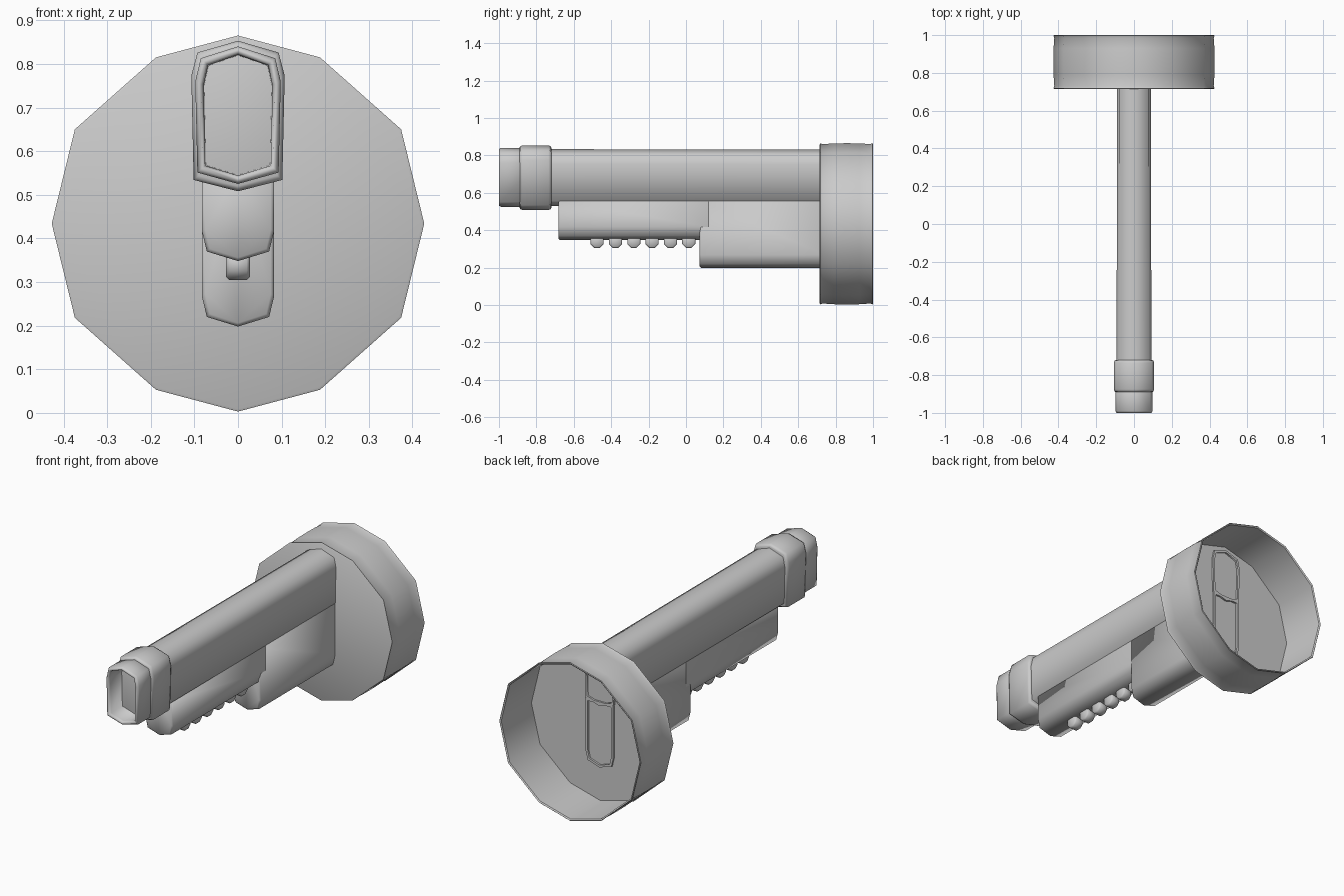
import bpy
import bmesh
import math

old = bpy.data.objects.get("Cube")
if old:
    bpy.data.objects.remove(old, do_unlink=True)

grey = bpy.data.materials.new("plain grey")
grey.use_nodes = True
grey.diffuse_color = (0.6, 0.6, 0.6, 1)
grey.node_tree.nodes["Principled BSDF"].inputs["Base Color"].default_value = (0.6, 0.6, 0.6, 1)


def finish(name, bm, angle):
    """Turn a bmesh into a shaded object."""
    bmesh.ops.recalc_face_normals(bm, faces=bm.faces)
    mesh = bpy.data.meshes.new(name)
    bm.to_mesh(mesh)
    bm.free()
    mesh.materials.append(grey)
    obj = bpy.data.objects.new(name, mesh)
    bpy.context.collection.objects.link(obj)
    bpy.ops.object.select_all(action='DESELECT')
    obj.select_set(True)
    bpy.context.view_layer.objects.active = obj
    bpy.ops.object.shade_smooth_by_angle(angle=math.radians(angle))
    return obj


def loft(name, half, rings, angle=80):
    """Mirror a half section (x, z) and run it along y; rings are (y, inset)."""
    section = half + [(-x, z) for x, z in reversed(half) if x > 0]
    zs = [z for x, z in section]
    mid, tall = (max(zs) + min(zs)) / 2, (max(zs) - min(zs)) / 2
    wide = max(x for x, z in section)
    bm = bmesh.new()
    loops = []
    for y, inset in rings:
        sx, sz = 1 - inset / wide, 1 - inset / tall
        loops.append([bm.verts.new((x * sx, y, mid + (z - mid) * sz)) for x, z in section])
    count = len(section)
    for a, b in zip(loops, loops[1:]):
        for i in range(count):
            j = (i + 1) % count
            bm.faces.new((a[i], a[j], b[j], b[i]))
    bm.faces.new(loops[0])
    bm.faces.new(loops[-1])
    return finish(name, bm, angle)


def barrel_section(width, bottom, top):
    """Tall section with a shallow peak above and below."""
    return [(0, top), (width * 0.87, top - 0.027), (width, top - 0.08),
            (width * 0.95, bottom + 0.026), (0, bottom)]


def keel_section(width, bottom, top):
    """Section with rounded lower corners, tucked under the barrel."""
    return [(0, top), (width, top), (width, bottom + 0.07),
            (width * 0.86, bottom + 0.022), (0, bottom)]


# Barrel with a shallow recess at its rear end
loft("barrel", barrel_section(0.092, 0.53, 0.833),
     [(-0.75, 0), (0.745, 0.002), (0.745, 0.014), (0.733, 0.014)])

# Collar with rounded ends
loft("collar", barrel_section(0.107, 0.508, 0.853),
     [(-0.89, 0.012), (-0.887, 0.005), (-0.875, 0), (-0.735, 0), (-0.723, 0.005), (-0.72, 0.012)])

# Muzzle with a closed bore
loft("muzzle", barrel_section(0.098, 0.525, 0.84),
     [(-0.8, 0), (-0.99, 0), (-1.0, 0.006), (-1.0, 0.014), (-0.985, 0.019), (-0.84, 0.021)], 100)

# Lower housings
loft("front_grip", keel_section(0.083, 0.348, 0.555),
     [(-0.683, 0.008), (-0.675, 0), (0.12, 0)])
loft("rear_grip", keel_section(0.083, 0.198, 0.555),
     [(0.072, 0.008), (0.08, 0), (0.745, 0), (0.745, 0.012), (0.733, 0.012)])

# Row of faceted studs under the front grip
for n in range(6):
    bm = bmesh.new()
    r = 0.038
    ring = [(r * math.cos(math.radians(22.5 + 45 * k)), r * math.sin(math.radians(22.5 + 45 * k)))
            for k in range(8)]
    loops = []
    for x, s in ((-0.027, 0.8), (-0.02, 1), (0.02, 1), (0.027, 0.8)):
        loops.append([bm.verts.new((x, -0.475 + 0.098 * n + y * s, 0.34 + z * s)) for y, z in ring])
    for a, b in zip(loops, loops[1:]):
        for i in range(8):
            bm.faces.new((a[i], a[i - 1], b[i - 1], b[i]))
    bm.faces.new(loops[0])
    bm.faces.new(loops[-1])
    finish(f"stud_{n + 1}", bm, 50)

# Twelve-sided open cup at the rear, with slightly flared lips
cup = [(0, 0.865), (0.188, 0.815), (0.374, 0.65), (0.427, 0.434),
       (0.374, 0.218), (0.188, 0.053), (0, 0.003)]
loft("rear_cup", cup,
     [(0.715, 0.006), (0.718, 0), (0.73, 0.005), (0.79, 0.001), (0.86, 0), (0.93, 0.001),
      (0.985, 0.005), (0.997, 0), (1.0, 0.003), (0.995, 0.01), (0.735, 0.01)], 40)
